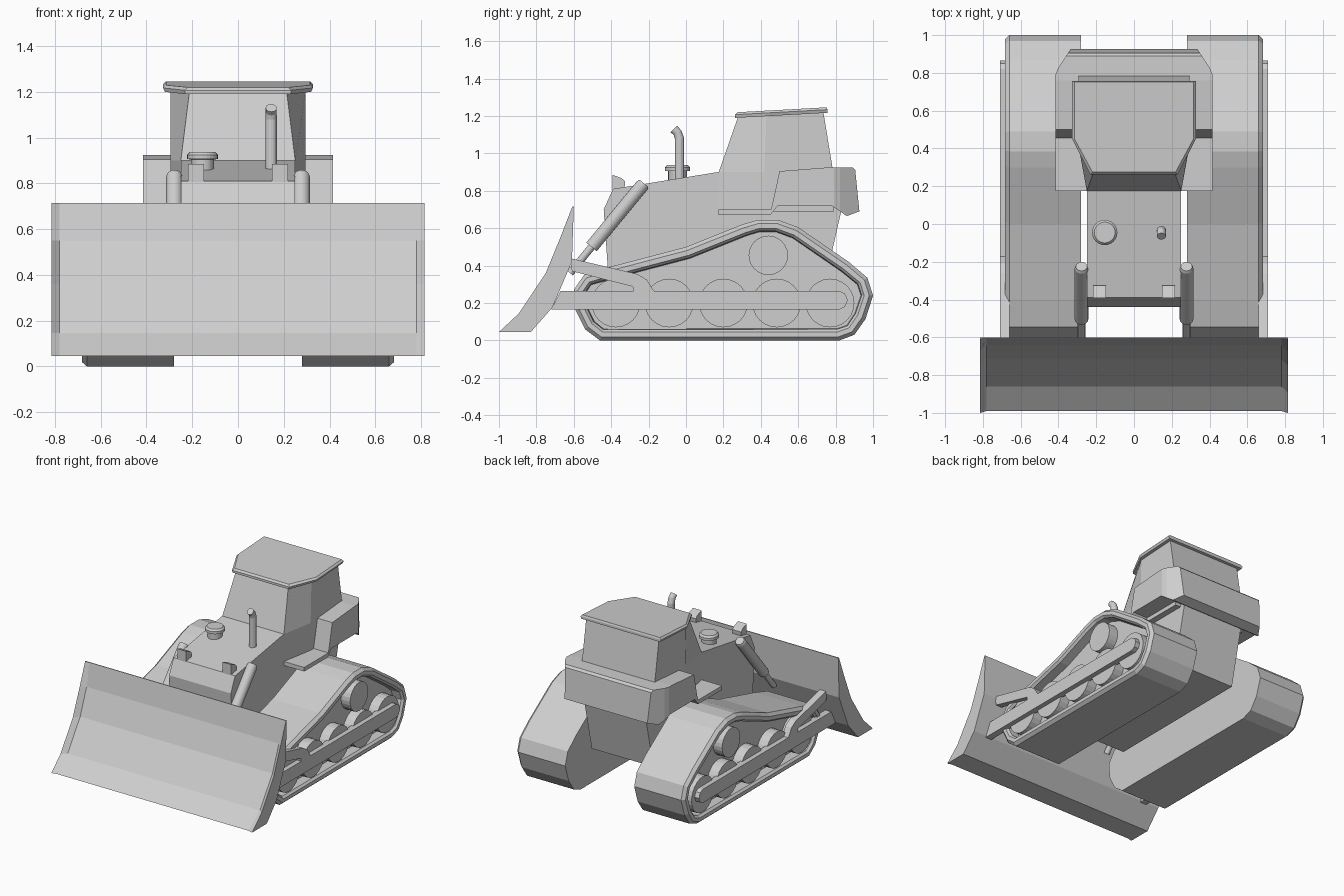
import bpy, bmesh, math
from mathutils import Vector

if "Cube" in bpy.data.objects:
    bpy.data.objects.remove(bpy.data.objects["Cube"])

grey = bpy.data.materials.new("light_grey")
grey.diffuse_color = (0.62, 0.62, 0.62, 1)
grey.use_nodes = True
grey.node_tree.nodes["Principled BSDF"].inputs["Base Color"].default_value = grey.diffuse_color


def finish(bm, name, mirror=False):
    bmesh.ops.recalc_face_normals(bm, faces=bm.faces)
    mesh = bpy.data.meshes.new(name)
    bm.to_mesh(mesh)
    bm.free()
    mesh.materials.append(grey)
    ob = bpy.data.objects.new(name, mesh)
    bpy.context.collection.objects.link(ob)
    if mirror:
        ob.modifiers.new("Mirror", 'MIRROR')
    return ob


def loft(rings):
    """Skin a list of equal-length point rings and cap both ends."""
    bm = bmesh.new()
    vs = [[bm.verts.new(p) for p in r] for r in rings]
    n = len(vs[0])
    for a, b in zip(vs, vs[1:]):
        for i in range(n):
            j = (i + 1) % n
            bm.faces.new((a[i], a[j], b[j], b[i]))
    bm.faces.new(vs[0])
    bm.faces.new(vs[-1])
    bmesh.ops.recalc_face_normals(bm, faces=bm.faces)
    return bm


def prism(profile, x0, x1):
    """Extrude a (y, z) side profile along x."""
    return loft([[(x, y, z) for y, z in profile] for x in (x0, x1)])


def tube(path, radii, sides=24):
    """Round tube through points, with a radius for each point."""
    path = [Vector(p) for p in path]
    rings = []
    for i, p in enumerate(path):
        d = (path[min(i + 1, len(path) - 1)] - path[max(i - 1, 0)]).normalized()
        u = d.cross(Vector((1, 0, 0)) if abs(d.x) < 0.9 else Vector((0, 0, 1))).normalized()
        v = d.cross(u)
        rings.append([p + radii[i] * (u * math.cos(t) + v * math.sin(t))
                      for t in (2 * math.pi * k / sides for k in range(sides))])
    return loft(rings)


# Tracks: solid belt with a bevelled rim and a recessed outer side
belt = [(-.46, 0), (.82, 0), (.90, .03), (.96, .115), (1, .24), (.97, .335), (.87, .42),
        (.60, .605), (.49, .645), (.385, .645), (.30, .62), (0, .50), (-.40, .395),
        (-.545, .35), (-.60, .27), (-.59, .16), (-.54, .06)]
bm = prism(belt, .28, .66)
outer = max(bm.faces, key=lambda f: f.calc_center_median().x)
for thick, depth in ((.02, .022), (.027, 0), (.014, -.015), (.004, -.065)):
    bmesh.ops.inset_individual(bm, faces=[outer], thickness=thick, depth=depth)
finish(bm, "tracks", True)

# Road wheels and upper idler
for i, y in enumerate((-.375, -.09, .20, .485, .77)):
    finish(tube([(.59, y, .20), (.675, y, .20)], [.13, .13]), f"road_wheels_{i + 1}", True)
finish(tube([(.59, .44, .455), (.675, .44, .455)], [.105, .105]), "idler_wheels", True)

# Push arms and their braces
finish(prism([(-.72, .165), (.82, .165), (.85, .18), (.865, .215), (.85, .25), (.82, .265),
              (-.67, .265)], .66, .71), "push_arms", True)
finish(prism([(-.62, .44), (-.26, .355), (-.21, .325), (-.17, .262), (-.28, .262),
              (-.285, .288), (-.61, .37)], .66, .71), "arm_braces", True)

# Blade: dished front between two end wings
back = [(-.60, .715), (-.61, .42), (-.715, .175), (-.83, .045)]
wing = [(-1, .045), (-.893, .145), (-.75, .36), (-.672, .55), (-.608, .715)]
dish = [(-.99, .045), (-.86, .145), (-.715, .36), (-.64, .55), (-.606, .715)]
finish(loft([[(x, y, z) for y, z in back + front] for x, front in
             ((-.815, wing), (-.78, dish), (.78, dish), (.815, wing))]), "blade")

# Hull and hood
finish(prism([(-.41, .27), (-.44, .70), (-.39, .81), (.17, .90), (.30, .90), (.78, .80),
              (.832, .70), (.735, .275)], -.25, .25), "hull_and_hood")


# Cab: narrow front, angled corners, leaning inwards at the top
def cab_ring(z, front_x, front_y, mid_y, rear_y, side_x, slope=0):
    half = [(front_x, front_y), (side_x, mid_y), (side_x, rear_y)]
    plan = half + [(-x, y) for x, y in reversed(half)]
    return [(x, y, z + slope * (y - front_y)) for x, y in plan]


finish(loft([cab_ring(.69, .25, .175, .42, .79, .295),
             cab_ring(.90, .25, .175, .42, .787, .295),
             cab_ring(1.195, .213, .278, .43, .735, .295, .05)]), "cab")

# Roof, tilted slightly forward with a chamfered top edge
finish(loft([cab_ring(1.19, .23, .263, .45, .757, .32, .055),
             cab_ring(1.207, .232, .263, .45, .757, .327, .055),
             cab_ring(1.22, .22, .275, .45, .752, .315, .055)]), "roof")

# Rear tank with side steps, back corners cut off
bm = prism([(.175, .67), (.45, .67), (.49, .72), (.78, .72), (.86, .665), (.927, .69),
            (.905, .91), (.89, .925), (.76, .925), (.50, .905), (.455, .70), (.175, .70)],
           -.415, .415)
for s in (-1, 1):
    for co, no in (((s * .335, .927, 0), (s * .13, .085, 0)), ((s * .40, .83, 0), (s * .9, .35, 0))):
        cut = bmesh.ops.bisect_plane(bm, geom=bm.verts[:] + bm.edges[:] + bm.faces[:],
                                     plane_co=co, plane_no=no, clear_outer=True)
        bmesh.ops.holes_fill(bm, edges=[e for e in bm.edges if e.is_boundary], sides=0)
finish(bm, "rear_tank_and_steps")

# Lift cylinders and rods
finish(tube([(.278, -.505, .50), (.278, -.235, .828), (.278, -.225, .84)],
            [.036, .036, .03]), "lift_cylinders", True)
finish(tube([(.278, -.62, .36), (.278, -.49, .518)], [.02, .02]), "lift_rods", True)

# Exhaust stack and air cleaner
finish(tube([(.145, -.035, .84), (.145, -.035, 1.08), (.145, -.045, 1.11), (.145, -.065, 1.13)],
            [.025, .025, .024, .024], 16), "exhaust_stack")
finish(tube([(-.155, -.045, z) for z in (.84, .905, .906, .925, .938)],
            [.05, .05, .067, .067, .055]), "air_cleaner")

# Headlamps
finish(prism([(-.392, .885), (-.392, .80), (-.33, .80), (-.325, .85), (-.345, .868)], .148, .218),
       "headlamps", True)
